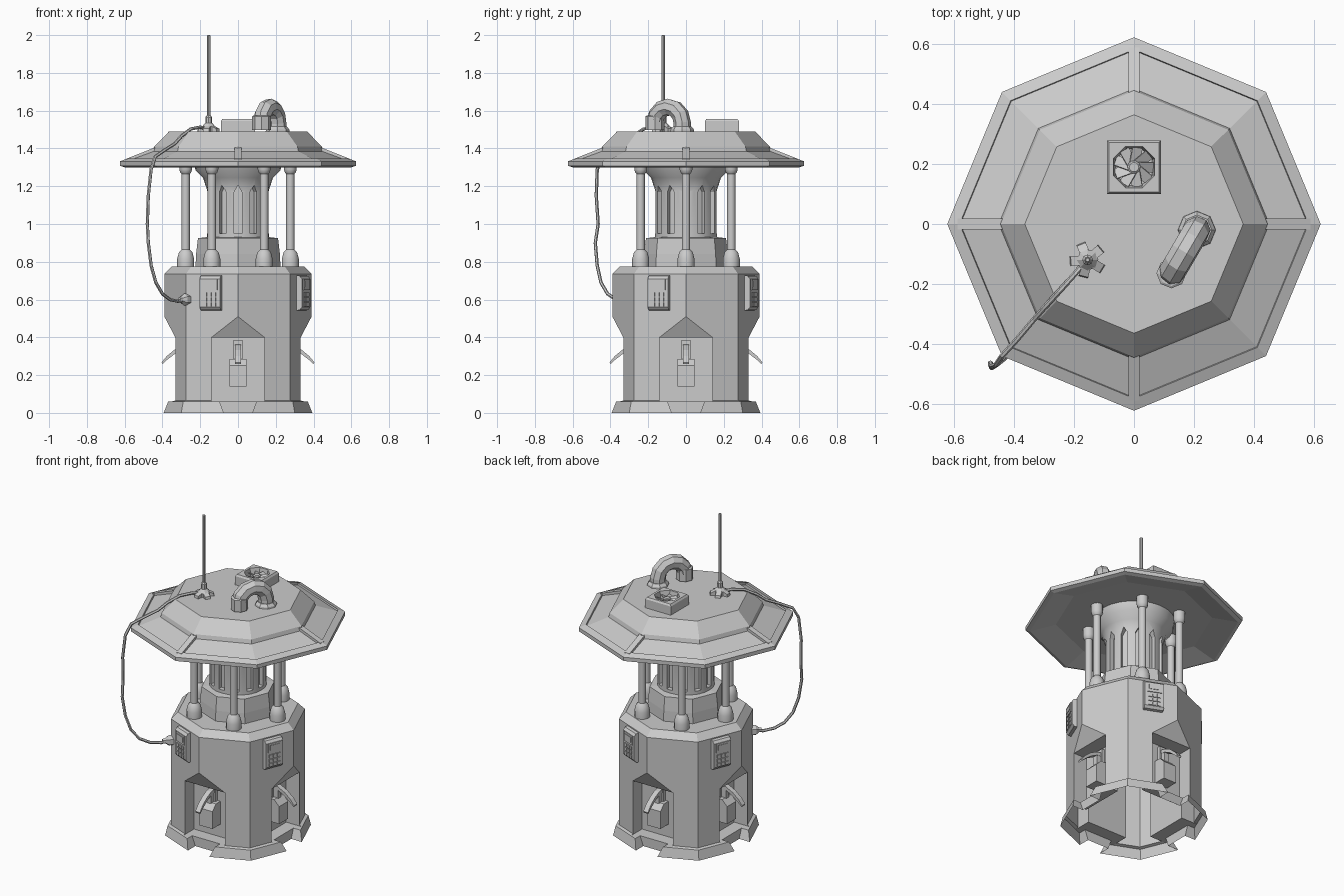
import bpy, bmesh
from math import pi, cos, sin, radians
from mathutils import Matrix, Vector

if "Cube" in bpy.data.objects:
    bpy.data.objects.remove(bpy.data.objects["Cube"])


def rz(deg):
    return Matrix.Rotation(radians(deg), 4, 'Z')


def make(name, bm, M=Matrix()):
    bmesh.ops.transform(bm, matrix=M, verts=bm.verts)
    bmesh.ops.recalc_face_normals(bm, faces=bm.faces)
    me = bpy.data.meshes.new(name)
    bm.to_mesh(me)
    bm.free()
    ob = bpy.data.objects.new(name, me)
    bpy.context.collection.objects.link(ob)
    return ob


def select(ob):
    bpy.ops.object.select_all(action='DESELECT')
    ob.select_set(True)
    bpy.context.view_layer.objects.active = ob


def lathe(name, profile, n=8, M=Matrix(), smooth=False):
    """Stack of n-sided rings (radius, z), capped at both ends."""
    bm = bmesh.new()
    rings = [[bm.verts.new((r * cos(2 * pi * i / n), r * sin(2 * pi * i / n), z))
              for i in range(n)] for r, z in profile]
    for a, b in zip(rings, rings[1:]):
        for i in range(n):
            j = (i + 1) % n
            bm.faces.new((a[i], a[j], b[j], b[i]))
    bm.faces.new(rings[0])
    bm.faces.new(rings[-1])
    ob = make(name, bm, M)
    if smooth:
        select(ob)
        bpy.ops.object.shade_smooth_by_angle(angle=radians(35))
    return ob


def prism(name, pts, hw, M=Matrix()):
    """Outline in (outward distance, z), extruded sideways to +-hw."""
    bm = bmesh.new()
    a = [bm.verts.new((d, -hw, z)) for d, z in pts]
    b = [bm.verts.new((d, hw, z)) for d, z in pts]
    bm.faces.new(a)
    bm.faces.new(b[::-1])
    for i in range(len(pts)):
        j = (i + 1) % len(pts)
        bm.faces.new((a[i], a[j], b[j], b[i]))
    return make(name, bm, M)


def box(name, d0, d1, z0, z1, hw, M=Matrix()):
    return prism(name, [(d0, z0), (d1, z0), (d1, z1), (d0, z1)], hw, M)


def tube(name, pts, r, res=1):
    cu = bpy.data.curves.new(name, 'CURVE')
    cu.dimensions = '3D'
    cu.bevel_depth, cu.bevel_resolution, cu.use_fill_caps = r, res, True
    sp = cu.splines.new('POLY')
    sp.points.add(len(pts) - 1)
    for p, c in zip(sp.points, pts):
        p.co = (*c, 1)
    ob = bpy.data.objects.new(name, cu)
    bpy.context.collection.objects.link(ob)
    select(ob)
    bpy.ops.object.convert(target='MESH')
    bpy.ops.object.shade_flat()
    return ob


def cut(ob, cutter):
    cutter.hide_render = True
    m = ob.modifiers.new("cut", 'BOOLEAN')
    m.object, m.operation, m.solver = cutter, 'DIFFERENCE', 'EXACT'
    select(ob)
    bpy.ops.object.modifier_apply(modifier=m.name)
    bpy.data.objects.remove(cutter)


# Octagonal body with plinth; corners on the axes get hooded niches
body = lathe("body", [(.425, 0), (.41, .06), (.39, .065), (.39, .735), (.35, .775)])
for k in range(4):
    R = rz(90 * k)
    cut(body, prism("niche_cutter", [(.24, .06), (.24, .4), (.332, .4), (.39, .51),
                                     (.5, .719), (.5, .06)], .14, R))
    cut(body, prism("notch_cutter", [(-.068, -.02), (.068, -.02), (.103, .075), (-.103, .075)], .1,
                    R @ Matrix.Translation((.42, 0, 0)) @ rz(90)))
# open underside
bm = bmesh.new()
bm.from_mesh(body.data)
low = [f for f in bm.faces if all(v.co.z < .001 for v in f.verts)]
bmesh.ops.delete(bm, geom=low, context='FACES')
bm.to_mesh(body.data)
bm.free()

for k in range(4):
    # Dispenser in each niche: box, mounting plate, tap lever
    R = rz(90 * k)
    prism("dispenser_box", [(.241, .14), (.32, .14), (.32, .25), (.285, .285), (.241, .285)], .045, R)
    box("tap_plate", .241, .26, .285, .385, .025, R)
    box("tap_valve", .25, .29, .28, .34, .014, R)
    prism("tap_lever", [(.25, .34), (.29, .335), (.335, .312), (.375, .281), (.4, .258), (.404, .268),
                        (.378, .3), (.338, .333), (.29, .357), (.25, .362)], .016, R)
    # Keypad on every second wall
    K = rz(90 * k - 22.5) @ Matrix.Translation((.36, 0, 0))
    prism("keypad_case", [(-.01, .54), (.018, .545), (.03, .56), (.03, .71), (.018, .725), (-.01, .73)], .058, K)
    box("keypad_screen_frame", .02, .035, .65, .71, .043, K)
    box("keypad_screen", .03, .038, .667, .698, .033, K)
    for i in range(3):
        for j in range(3):
            box("keypad_button", .025, .036, .563 + .027 * j, .584 + .027 * j, .0105,
                K @ Matrix.Translation((0, .026 * (i - 1), 0)))

# Collar and slotted column with flared head
lathe("collar", [(.225, .77), (.222, .84), (.212, .925), (.17, .93)], 8)
column = lathe("column", [(.165, .9), (.165, 1.18), (.185, 1.245), (.225, 1.285), (.235, 1.34)], 24, smooth=True)
for k in range(12):
    bm = bmesh.new()
    outline = [(-.02, .95), (.02, .95), (.02, 1.17), (0, 1.205), (-.02, 1.17)]
    f = bm.faces.new([bm.verts.new((.135, y, z)) for y, z in outline])
    e = bmesh.ops.extrude_face_region(bm, geom=[f])
    bmesh.ops.translate(bm, vec=(.15, 0, 0),
                        verts=[v for v in e["geom"] if isinstance(v, bmesh.types.BMVert)])
    cut(column, make("slot_cutter", bm, rz(30 * k)))

# Six roof posts, bell foot and cap
for k in range(6):
    P = rz(60 * k) @ Matrix.Translation((.277, 0, 0))
    lathe("post", [(.045, .77), (.045, .815), (.036, .85), (.022, .865), (.022, 1.265),
                   (.03, 1.275), (.034, 1.29), (.034, 1.34)], 12, P, True)

# Roof: rim, recessed slope, steep crown, flat ceiling below
lathe("roof", [(.45, 1.337), (.6, 1.3), (.624, 1.308), (.624, 1.332), (.583, 1.348),
               (.58, 1.338), (.452, 1.385), (.445, 1.41), (.365, 1.49)])
for k in range(4):
    prism("roof_rib", [(.45, 1.36), (.59, 1.325), (.59, 1.346), (.44, 1.405), (.42, 1.4)], .018, rz(90 * k))

# Fan vent
V = Matrix.Translation((0, .19, 0))
vent = lathe("vent_housing", [(.127, 1.48), (.127, 1.545), (.117, 1.556)], 4, V @ rz(45))
cut(vent, lathe("vent_cutter", [(.066, 1.505), (.082, 1.6)], 8, V @ rz(22.5)))
lathe("fan_hub", [(.022, 1.5), (.022, 1.54), (.016, 1.545)], 10, V)
for k in range(9):
    box("fan_blade", .015, .066, -.002, .002, .019,
        V @ Matrix.Translation((0, 0, 1.527)) @ rz(40 * k) @ Matrix.Rotation(.5, 4, 'X'))

# Gooseneck pipe
a, b = Vector((.21, -.02, 0)), Vector((.125, -.165, 0))
mid, half = (a + b) / 2, (a - b) / 2
arc = [mid + half * cos(pi * i / 6) + Vector((0, 0, 1.535 + half.length * sin(pi * i / 6))) for i in range(7)]
tube("pipe_bend", [a + Vector((0, 0, 1.48))] + arc, .046, 2)
lathe("pipe_flange", [(.064, 1.485), (.062, 1.5), (.05, 1.515)], 8, Matrix.Translation(a))
lathe("pipe_mouth", [(.036, 1.53), (.04, 1.497), (.05, 1.497), (.05, 1.57), (.042, 1.575)], 8,
      Matrix.Translation(b))

# Antenna with footed base
A = Matrix.Translation((-.155, -.12, 0))
lathe("antenna_base", [(.036, 1.485), (.036, 1.515), (.018, 1.535), (.018, 1.565), (.01, 1.575)], 8, A)
for k in range(5):
    prism("antenna_foot", [(.02, 1.485), (.06, 1.485), (.056, 1.505), (.02, 1.522)], .016, A @ rz(72 * k + 40))
lathe("antenna_rod", [(.009, 1.55), (.009, 1.997), (.006, 2.0)], 8, A, True)

# Hanging cable and its plug
tube("cable", [(-.17, -.135, 1.505), (-.2, -.17, 1.513), (-.25, -.225, 1.503), (-.3, -.28, 1.465),
               (-.335, -.32, 1.425), (-.39, -.385, 1.39), (-.44, -.44, 1.355), (-.46, -.47, 1.29),
               (-.475, -.475, 1.15), (-.48, -.465, 1.0), (-.475, -.48, .9), (-.46, -.47, .78),
               (-.435, -.45, .69), (-.4, -.415, .63), (-.36, -.37, .6), (-.315, -.32, .59),
               (-.28, -.28, .6)], .009)
lathe("cable_plug", [(.032, .37), (.032, .405), (.016, .425), (.012, .44)], 6,
      Matrix.Translation((0, 0, .6)) @ rz(225) @ Matrix.Rotation(pi / 2, 4, 'Y'))
